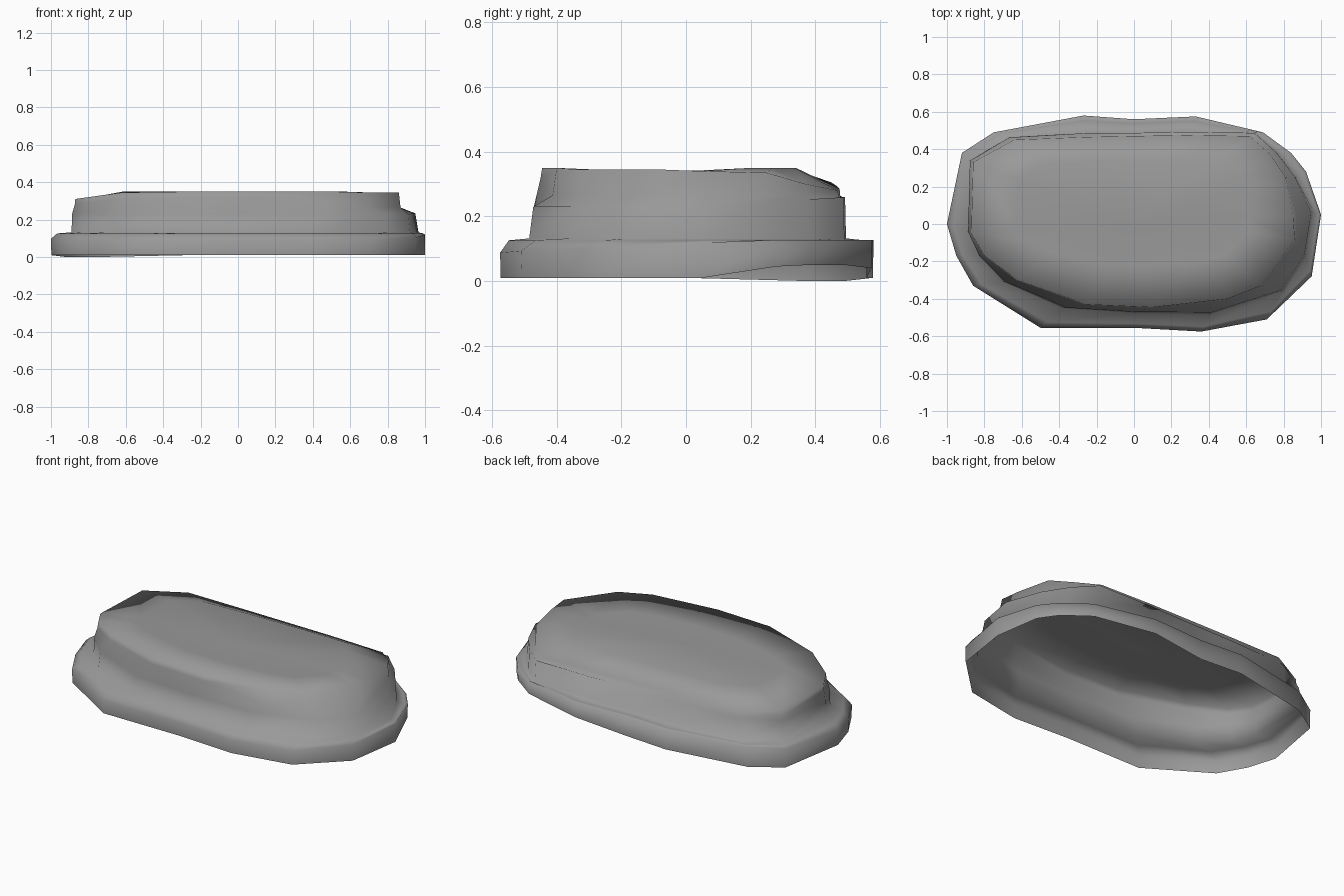
import bpy, bmesh, math

if "Cube" in bpy.data.objects:
    bpy.data.objects.remove(bpy.data.objects["Cube"])

# Outlines seen from above, matching point for point, counter-clockwise from the left end
outer = [(-1, 0), (-.95, -.17), (-.86, -.33), (-.5, -.555), (0, -.555), (.36, -.575),
         (.71, -.51), (.95, -.28), (1, .05), (.92, .28), (.84, .38), (.69, .49),
         (.33, .575), (0, .56), (-.27, .58), (-.75, .49), (-.92, .38)]
wall = [(-.89, -.04), (-.83, -.17), (-.7, -.31), (-.38, -.45), (0, -.475), (.4, -.485),
        (.8, -.36), (.92, -.18), (.965, .06), (.87, .25), (.77, .38), (.65, .49),
        (.3, .495), (0, .49), (-.25, .49), (-.67, .465), (-.88, .34)]
rim = [(-.87, -.05), (-.8, -.17), (-.62, -.3), (-.25, -.43), (.1, -.445), (.5, -.4),
       (.68, -.33), (.86, -.08), (.85, .05), (.81, .25), (.73, .37), (.62, .47),
       (.28, .475), (0, .47), (-.25, .465), (-.64, .45), (-.86, .33)]
rim_z = [.31, .32, .345, .35, .35, .35, .345, .345, .34, .335, .3, .28,
         .285, .29, .295, .305, .305]


def mix(a, b, t):
    return [(p[0] + (q[0] - p[0]) * t, p[1] + (q[1] - p[1]) * t) for p, q in zip(a, b)]


bm = bmesh.new()
rings = []


def ring(points, heights):
    rings.append([bm.verts.new((x, y, z)) for (x, y), z in zip(points, heights)])


n = len(outer)
# Open lower edge, raised at the back right
bottom_z = [.05 if i in (10, 11) else .045 if i == 9 else .04 if i == 12 else
            0 if i in (15, 16) else .01 for i in range(n)]
ring(mix(outer, wall, .02), bottom_z)
# Rounded flange
ring(outer, [.107 + .04 * max(min(y + .25 * x, .5), -.5) for x, y in outer])
ring(mix(outer, wall, .3), [.126] * n)
ring(wall, [.132] * n)
# Upright wall with a ledge at the front right
shoulder = mix(wall, rim, .15)
ring(shoulder, [.23 + .06 * max(y, 0) for x, y in shoulder])
shelf = mix(wall, rim, .85)
ring(shelf, [.265 if i in range(5, 10) else z - .03 for i, z in enumerate(rim_z)])
# Rim and gently domed top
ring(rim, rim_z)
ring([(x * .72, y * (.72 if y > 0 else .5)) for x, y in rim],
     [.349 if y > .2 else .34 for x, y in rim])

for lo, hi in zip(rings, rings[1:]):
    for i in range(n):
        j = (i + 1) % n
        bm.faces.new((lo[i], lo[j], hi[j], hi[i]))
centre = bm.verts.new((0, 0, .34))
for i in range(n):
    bm.faces.new((rings[-1][i], rings[-1][(i + 1) % n], centre))

mesh = bpy.data.meshes.new("stepped_shell")
bm.to_mesh(mesh)
bm.free()
mesh.shade_smooth()
shell = bpy.data.objects.new("stepped_shell", mesh)
bpy.context.collection.objects.link(shell)

# Darker grey surface
grey = bpy.data.materials.new("dark_grey")
grey.diffuse_color = (.32, .32, .32, 1)
grey.use_nodes = True
grey.node_tree.nodes["Principled BSDF"].inputs["Base Color"].default_value = grey.diffuse_color
mesh.materials.append(grey)
